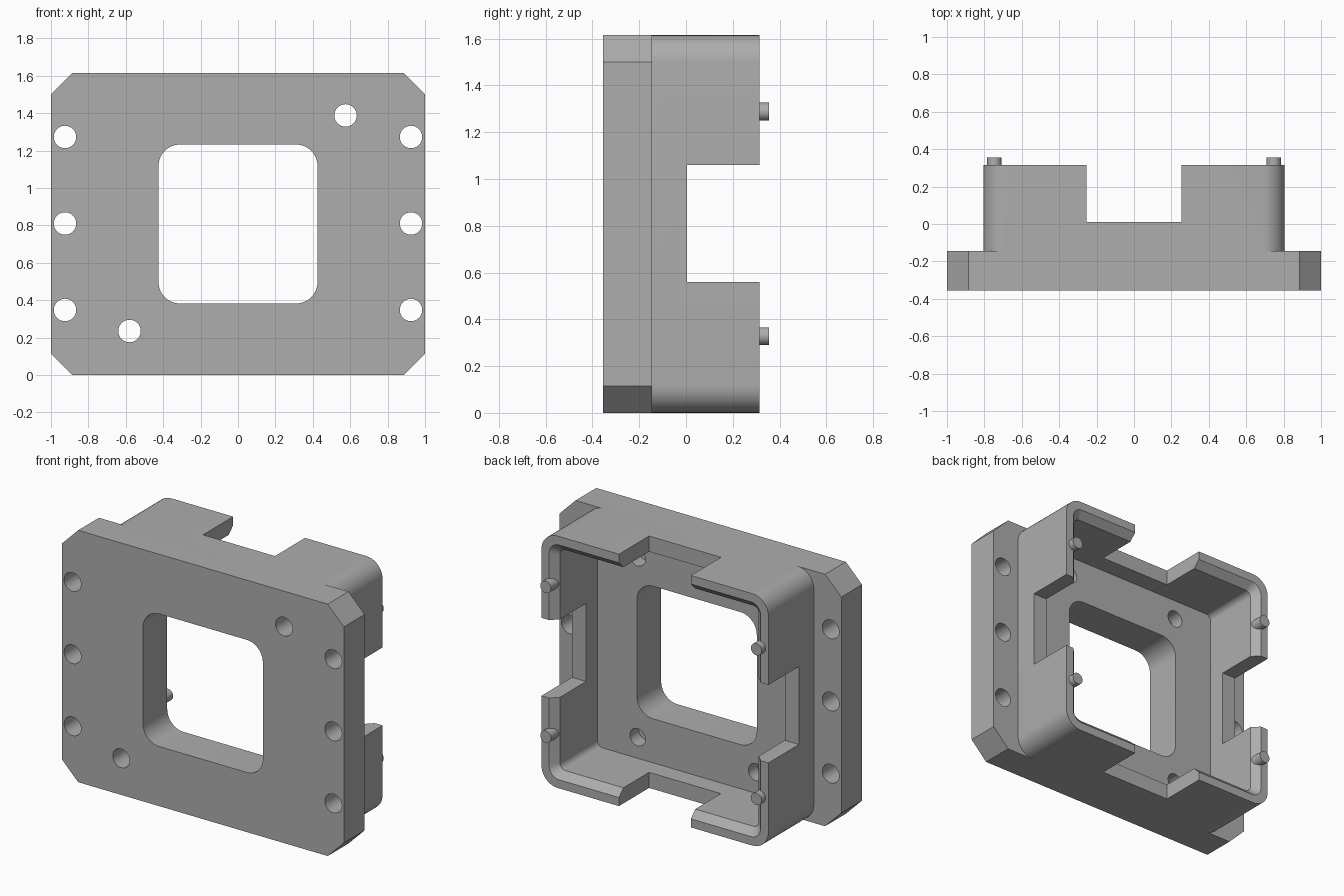
import bpy, bmesh, math

if "Cube" in bpy.data.objects:
    bpy.data.objects.remove(bpy.data.objects["Cube"])

ZC = 0.8075  # mid height

grey = bpy.data.materials.new("plain grey")
grey.diffuse_color = (0.42, 0.42, 0.42, 1)
grey.use_nodes = True
grey.node_tree.nodes["Principled BSDF"].inputs["Base Color"].default_value = grey.diffuse_color


def rounded(hx, hz, r, steps=10):
    """Rounded (steps>1) or chamfered (steps=1) rectangle outline in x/z."""
    pts = []
    for k, (sx, sz) in enumerate([(1, 1), (-1, 1), (-1, -1), (1, -1)]):
        for i in range(steps + 1):
            a = math.pi / 2 * (k + i / steps)
            pts.append((sx * (hx - r) + r * math.cos(a),
                        ZC + sz * (hz - r) + r * math.sin(a)))
    return pts


def circle(x, z, r, n=32):
    return [(x + r * math.cos(2 * math.pi * i / n),
             z + r * math.sin(2 * math.pi * i / n)) for i in range(n)]


def box(x0, x1, z0, z1):
    return [(x0, z0), (x1, z0), (x1, z1), (x0, z1)]


def loft(name, sections):
    """Solid through (y, outline) sections along y."""
    bm = bmesh.new()
    rings = [[bm.verts.new((x, y, z)) for x, z in pts] for y, pts in sections]
    n = len(rings[0])
    for a, b in zip(rings, rings[1:]):
        for i in range(n):
            bm.faces.new((a[i], a[(i + 1) % n], b[(i + 1) % n], b[i]))
    bm.faces.new(rings[0])
    bm.faces.new(rings[-1])
    bmesh.ops.recalc_face_normals(bm, faces=bm.faces)
    me = bpy.data.meshes.new(name)
    bm.to_mesh(me)
    bm.free()
    me.materials.append(grey)
    ob = bpy.data.objects.new(name, me)
    bpy.context.collection.objects.link(ob)
    return ob


def prism(name, pts, y0, y1):
    return loft(name, [(y0, pts), (y1, pts)])


def combine(target, tool, op='DIFFERENCE'):
    bpy.context.view_layer.objects.active = target
    m = target.modifiers.new("bool", 'BOOLEAN')
    m.operation, m.object, m.solver = op, tool, 'EXACT'
    bpy.ops.object.modifier_apply(modifier=m.name)
    bpy.data.objects.remove(tool)


# plate with chamfered corners, joined to the rounded wall block
housing = prism("housing", rounded(1.0, ZC, 0.115, 1), -0.355, -0.145)
combine(housing, prism("walls", rounded(0.805, ZC, 0.115), -0.25, 0.315), 'UNION')

# inner pocket, widened by a chamfer at the rim
combine(housing, loft("pocket", [
    (-0.11, rounded(0.705, ZC - 0.1, 0.04)),
    (0.27, rounded(0.705, ZC - 0.1, 0.04)),
    (0.315, rounded(0.75, ZC - 0.055, 0.07)),
    (0.5, rounded(0.75, ZC - 0.055, 0.07))]))

# square window
combine(housing, prism("window", rounded(0.425, 0.425, 0.115), -0.5, 0.1))

# notches through all four walls
combine(housing, prism("notch_x", box(-0.255, 0.255, -0.2, 1.9), 0.01, 0.6))
combine(housing, prism("notch_z", box(-1.2, 1.2, 0.56, 1.06), 0.005, 0.6))

# through holes: three on each flange and two diagonal ones
holes = [(s * 0.925, z) for s in (-1, 1) for z in (0.348, 0.81, 1.273)]
for x, z in holes + [(0.575, 1.388), (-0.58, 0.235)]:
    combine(housing, prism("hole", circle(x, z, 0.06), -0.5, 0.0))

# blind holes in the pocket floor
for x in (-0.42, 0.42):
    for z in (0.235, 1.388):
        combine(housing, prism("blind_hole", circle(x, z, 0.055), -0.2, 0.0))

# locating pins on the rim
for x in (-0.747, 0.747):
    for z in (0.328, 1.288):
        combine(housing, prism("pin", circle(x, z, 0.038), 0.24, 0.355), 'UNION')

housing.select_set(True)
bpy.context.view_layer.objects.active = housing
bpy.ops.object.shade_smooth_by_angle(angle=math.radians(30))
